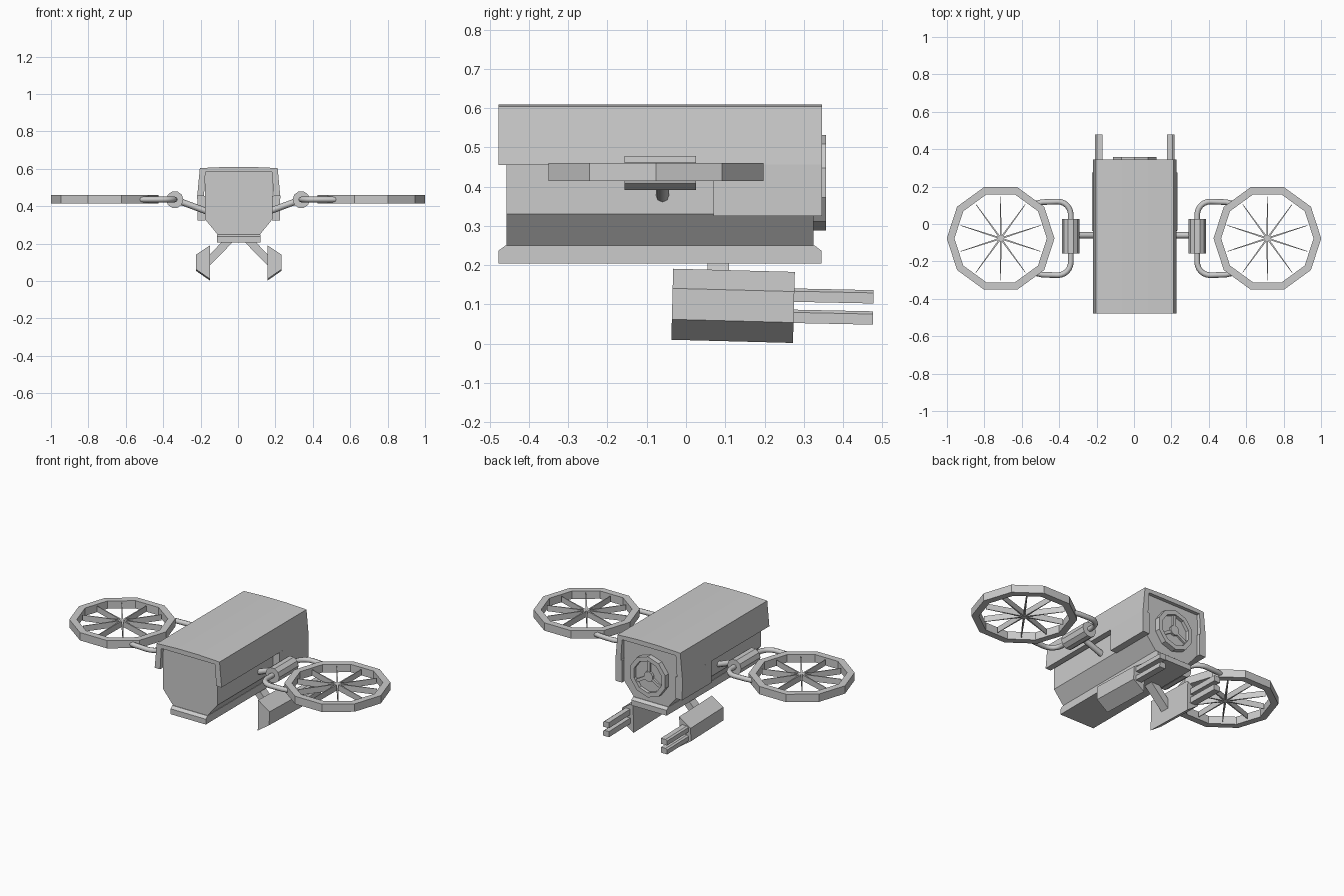
import bpy, bmesh
from math import sin, cos, pi, radians
from mathutils import Vector, Matrix

if "Cube" in bpy.data.objects:
    bpy.data.objects.remove(bpy.data.objects["Cube"])

CX = 0.004  # slight sideways offset of the hull


def make(name, verts, faces):
    me = bpy.data.meshes.new(name)
    me.from_pydata([tuple(v) for v in verts], [], faces)
    bm = bmesh.new()
    bm.from_mesh(me)
    bmesh.ops.recalc_face_normals(bm, faces=bm.faces[:])
    bm.to_mesh(me)
    bm.free()
    ob = bpy.data.objects.new(name, me)
    bpy.context.collection.objects.link(ob)
    return ob


def place(axis, p, d):
    return {'x': (d, p[0], p[1]), 'y': (p[0], d, p[1]), 'z': (p[0], p[1], d)}[axis]


def prism(name, pts, axis, a, b):
    """Extrude a 2D profile along an axis."""
    n = len(pts)
    v = [place(axis, p, a) for p in pts] + [place(axis, p, b) for p in pts]
    f = [list(range(n)), list(range(n, 2 * n))]
    f += [[i, (i + 1) % n, (i + 1) % n + n, i + n] for i in range(n)]
    return make(name, v, f)


def ngon(c, r, n, start=0.0):
    return [(c[0] + r * cos(start + 2 * pi * i / n), c[1] + r * sin(start + 2 * pi * i / n)) for i in range(n)]


def ring(name, c, R, r, n, axis, a, b, start=0.0):
    """Flat-sided hoop."""
    loops = [(R, a), (R, b), (r, b), (r, a)]
    v = [place(axis, p, d) for rad, d in loops for p in ngon(c, rad, n, start)]
    f = [[k * n + i, k * n + (i + 1) % n, (k + 1) % 4 * n + (i + 1) % n, (k + 1) % 4 * n + i]
         for k in range(4) for i in range(n)]
    return make(name, v, f)


def tube(name, pts, rad):
    cu = bpy.data.curves.new(name, 'CURVE')
    cu.dimensions = '3D'
    cu.bevel_depth = rad
    cu.bevel_resolution = 2
    cu.use_fill_caps = True
    sp = cu.splines.new('POLY')
    sp.points.add(len(pts) - 1)
    for p, co in zip(sp.points, pts):
        p.co = (*co, 1)
    tmp = bpy.data.objects.new(name + "_path", cu)
    bpy.context.collection.objects.link(tmp)
    me = bpy.data.meshes.new_from_object(tmp.evaluated_get(bpy.context.evaluated_depsgraph_get()))
    bpy.data.objects.remove(tmp)
    ob = bpy.data.objects.new(name, me)
    bpy.context.collection.objects.link(ob)
    return ob


def tilt(ob, pivot, deg):
    P = Matrix.Translation(pivot)
    ob.data.transform(P @ Matrix.Rotation(radians(deg), 4, 'X') @ P.inverted())


def sym(half):
    """Complete a half profile (right side, bottom to top) across the hull centre."""
    return [(CX + x, z) for x, z in half] + [(CX - x, z) for x, z in reversed(half)]


# hull, keel and roof shell
prism("hull", sym([(0.11, 0.245), (0.18, 0.33), (0.18, 0.582)]), 'y', -0.457, 0.325)
prism("keel", [(-0.478, 0.205), (0.345, 0.205), (0.345, 0.237), (0.328, 0.25), (-0.46, 0.25), (-0.478, 0.237)],
      'x', CX - 0.117, CX + 0.117)
outer = sym([(0.222, 0.455), (0.208, 0.604), (0.07, 0.61)])
inner = [(CX - 0.186, 0.455), (CX - 0.178, 0.582), (CX + 0.178, 0.582), (CX + 0.186, 0.455)]
prism("roof_shell", outer + inner, 'y', -0.478, 0.346)

# round rear hatch: rim, recessed plate, spokes, hub
hc = (CX, 0.41)
ring("hatch_rim", hc, 0.122, 0.095, 10, 'y', 0.32, 0.357, pi / 10)
prism("hatch_plate", ngon(hc, 0.1, 10, pi / 10), 'y', 0.32, 0.337)
prism("hatch_hub", ngon(hc, 0.03, 10, pi / 10), 'y', 0.33, 0.352)
for i in range(3):
    t = pi / 2 + i * 2 * pi / 3
    d, s = Vector((cos(t), sin(t))), Vector((-sin(t), cos(t))) * 0.009
    o = Vector(hc)
    prism("hatch_spoke", [o - s, o + d * 0.1 - s, o + d * 0.1 + s, o + s], 'y', 0.33, 0.348)

FY = -0.077  # fan centre line
for side, sx in (("left", -1), ("right", 1)):
    def hx(x):
        return CX + sx * x

    # rear side panel hanging from the shell
    prism(side + "_side_panel", [(hx(0.178), 0.325), (hx(0.221), 0.325), (hx(0.222), 0.456), (hx(0.178), 0.456)],
          'y', 0.07, 0.346)

    # arm and pivot
    tube(side + "_arm", [(sx * 0.165, -0.06, 0.372), (sx * 0.335, -0.06, 0.435)], 0.017)
    prism(side + "_pivot", ngon((sx * 0.338, 0.435), 0.046, 10), 'y', -0.157, 0.026)

    # bent fork from the pivot to the fan ring
    for end in (-1, 1):
        r, cx, cy = 0.07, 0.338 + 0.07, 0.197 - 0.07
        path = [(0.338, 0.06)] + [(cx - r * cos(t), cy + r * sin(t)) for t in [i * pi / 12 for i in range(7)]]
        path += [(0.49, 0.194), (0.53, 0.185)]
        tube(side + "_fork", [(sx * x, FY + end * y, 0.436) for x, y in path], 0.015)

    # fan: ten-sided ring, blades and hub
    c = Vector((sx * 0.713, FY))
    ring(side + "_fan_ring", c, 0.288, 0.247, 10, 'z', 0.414, 0.461)
    prism(side + "_fan_hub", ngon(c, 0.014, 10), 'z', 0.418, 0.456)
    for i in range(10):
        t = pi / 10 + i * pi / 5
        d, s = Vector((cos(t), sin(t))), Vector((-sin(t), cos(t)))
        prism(side + "_fan_blade", [c - s * 0.005, c + d * 0.225 - s * 0.0015,
                                    c + d * 0.225 + s * 0.0015, c + s * 0.005], 'z', 0.42, 0.455)

    # strut, pod and twin barrels under the hull
    prism(side + "_pod_strut", [(hx(0.025), 0.215), (hx(0.085), 0.215), (hx(0.17), 0.125), (hx(0.17), 0.068)],
          'y', 0.055, 0.11)
    pivot = (0, 0.12, 0.1)
    pod = prism(side + "_pod", [(hx(0.153), 0.006), (hx(0.228), 0.058), (hx(0.228), 0.137), (hx(0.153), 0.187)],
                'y', -0.035, 0.275)
    tilt(pod, pivot, -1.5)
    for z in (0.127, 0.073):
        b = prism(side + "_barrel", [(hx(0.173), z - 0.017), (hx(0.213), z - 0.017),
                                     (hx(0.213), z + 0.01), (hx(0.203), z + 0.017), (hx(0.173), z + 0.017)],
                  'y', 0.27, 0.477)
        tilt(b, pivot, -1.2)
